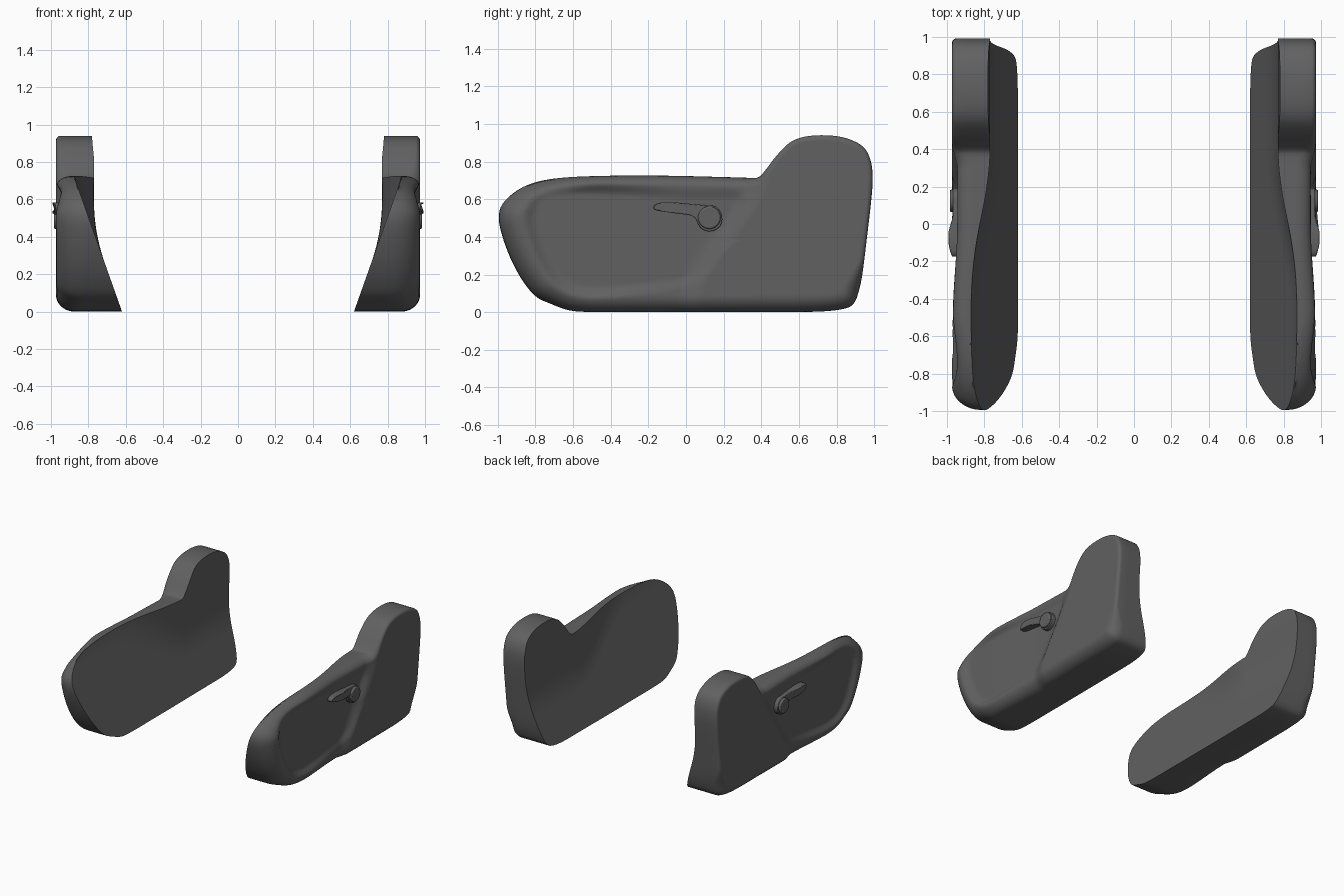
import bpy, bmesh, math
from mathutils import Vector

if "Cube" in bpy.data.objects:
    bpy.data.objects.remove(bpy.data.objects["Cube"])

def sstep(a, b, v):
    t = max(0.0, min(1.0, (v - a) / (b - a)))
    return t * t * (3 - 2 * t)

def spline(pts, step):
    """Closed Catmull-Rom curve through 2D points."""
    out, n = [], len(pts)
    P = [Vector(p) for p in pts]
    for i in range(n):
        a, b, c, d = (P[(i + k) % n] for k in (-1, 0, 1, 2))
        m = max(2, round((c - b).length / step))
        for j in range(m):
            t = j / m
            out.append(0.5 * (2 * b + (c - a) * t + (2 * a - 5 * b + 4 * c - d) * t * t
                              + (3 * b - a - 3 * c + d) * t ** 3))
    return out

def edge_dist(p, poly):
    """Distance to a closed outline, positive inside."""
    best, inside = 1e9, False
    px, py = p
    for i in range(len(poly)):
        (ax, ay), (bx, by) = poly[i - 1], poly[i]
        dx, dy = bx - ax, by - ay
        t = max(0, min(1, ((px - ax) * dx + (py - ay) * dy) / (dx * dx + dy * dy + 1e-12)))
        best = min(best, (ax + t * dx - px) ** 2 + (ay + t * dy - py) ** 2)
        if (ay > py) != (by > py) and px < ax + (py - ay) / (by - ay) * dx:
            inside = not inside
    return math.sqrt(best) * (1 if inside else -1)

def finish(name, bm, angle):
    bmesh.ops.recalc_face_normals(bm, faces=bm.faces)
    me = bpy.data.meshes.new(name)
    bm.to_mesh(me)
    bm.free()
    ob = bpy.data.objects.new(name, me)
    bpy.context.collection.objects.link(ob)
    ob.data.materials.append(grey)
    bpy.ops.object.select_all(action='DESELECT')
    ob.select_set(True)
    bpy.context.view_layer.objects.active = ob
    bpy.ops.object.shade_smooth_by_angle(angle=math.radians(angle))
    ob.modifiers.new("mirror", 'MIRROR')
    return ob

grey = bpy.data.materials.new("dark_plastic")
grey.diffuse_color = (0.12, 0.12, 0.12, 1)
grey.use_nodes = True
grey.node_tree.nodes["Principled BSDF"].inputs["Base Color"].default_value = grey.diffuse_color

# Side silhouette (y, z) and the shallow recess on the outer face
outline = spline([(-.995, .5), (-.975, .575), (-.9, .645), (-.8, .69), (-.65, .715), (-.4, .725),
                  (-.1, .725), (.2, .718), (.35, .714), (.39, .72), (.43, .765), (.48, .83), (.55, .9),
                  (.63, .932), (.74, .94), (.85, .925), (.94, .88), (.98, .81), (.992, .72),
                  (.985, .6), (.962, .4), (.937, .2), (.915, .1), (.89, .045), (.84, .018),
                  (.7, .003), (.4, .001), (.1, 0), (-.2, 0), (-.5, .001), (-.62, .01), (-.72, .045),
                  (-.8, .085), (-.87, .17), (-.93, .28), (-.975, .4)], .022)
recess = spline([(.3, .63), (0, .645), (-.4, .67), (-.65, .67), (-.8, .62), (-.85, .52), (-.8, .33),
                 (-.7, .16), (-.55, .09), (-.3, .1), (0, .145), (.12, .22), (.2, .36), (.27, .5)], .06)

def x_inner(y, z):
    a = .62 + .355 * z
    cap = .77 + .13 * sstep(.4, -.5, y) + .01 * sstep(.8, .94, z)
    k = .06                                      # smooth minimum
    h = max(k - abs(a - cap), 0) / k
    return min(a, cap) - h * h * k / 4

def x_outer(y, z, d):
    # edge rounding: tight on the upright, broad at the bottom and nose
    low, nose = sstep(.3, .1, z), sstep(-.45, -.85, y)
    rim = sstep(.5, .3, y)
    R, D = .025 + .03 * rim, .025 + .055 * rim
    R, D = R + (.09 - R) * low, D + (.1 - D) * low
    R, D = R + (.13 - R) * nose, D + (.16 - D) * nose
    t = max(0, 1 - max(d, 0) / R)
    x = .973 - D * (1 - math.sqrt(max(0, 1 - t * t)))
    # the front part steps in from the upright along a diagonal
    diag = .02 + .36 * sstep(.05, .75, z)
    x -= .028 * sstep(diag + .07, diag - .07, y) * sstep(-.55, .0, y)
    s = edge_dist((y, z), recess)
    x -= (.03 - .018 * sstep(-.55, 0, y)) * sstep(-.02, .05, s)
    return max(x, x_inner(y, z) + .006)

# Side panels: concentric rings on the inner and outer faces
bm = bmesh.new()
C, N, n = Vector((.3, .38)), 40, len(outline)
def ring(s, fn):
    vs = []
    for p in outline:
        q = C + (p - C) * s
        vs.append(bm.verts.new((fn(q.x, q.y, s), q.x, q.y)))
    return vs
inner = lambda y, z, s: x_inner(y, z)
outer = lambda y, z, s: x_outer(y, z, 0 if s == 1 else edge_dist((y, z), outline))
scales = [1 - (i / N) ** 1.6 for i in range(N)]
rings = [ring(s, inner) for s in reversed(scales)]
edge_in = [v.co.x for v in rings[-1]]
outs = [ring(s, outer) for s in scales]
for k in (1 / 3, 2 / 3):                         # rim wall between the two faces
    rings.append([bm.verts.new((a.co.x * (1 - k) + b.co.x * k, a.co.y, a.co.z))
                  for a, b in zip(rings[N - 1], outs[0])])
rings += outs
for a, b in zip(rings, rings[1:]):
    for i in range(n):
        bm.faces.new((a[i - 1], a[i], b[i], b[i - 1]))
for r, x in ((rings[0], x_inner(*C)), (rings[-1], x_outer(*C, .3))):
    c = bm.verts.new((x, *C))
    for i in range(n):
        bm.faces.new((r[i - 1], r[i], c))
finish("side_panel", bm, 45)

# Recline lever: flat teardrop with a bowed grip
lever = spline([(-.175, .555), (-.155, .578), (-.08, .584), (.02, .576), (.1, .568), (.16, .56),
                (.192, .51), (.18, .455), (.125, .428), (.075, .45), (.055, .49), (.03, .512),
                (-.06, .526), (-.155, .54)], .02)
bm = bmesh.new()
face = bm.faces.new([bm.verts.new((.92, *p)) for p in lever])
top = bmesh.ops.extrude_face_region(bm, geom=[face])
for v in [g for g in top['geom'] if isinstance(g, bmesh.types.BMVert)]:
    v.co.x = .967 + .026 * sstep(.06, -.06, v.co.y) - .02 * sstep(-.1, -.18, v.co.y)
ob = finish("recline_lever", bm, 40)
bev = ob.modifiers.new("bevel", 'BEVEL')
bev.width, bev.segments = .008, 2

# Pivot cap
bm = bmesh.new()
bmesh.ops.create_cone(bm, cap_ends=True, segments=32, radius1=.06, radius2=.06, depth=.07)
for v in bm.verts:
    x, y, z = v.co
    v.co = (.95 + z, .124 + x, .502 + y)
ob = finish("lever_pivot", bm, 40)
bev = ob.modifiers.new("bevel", 'BEVEL')
bev.width, bev.segments = .008, 2
